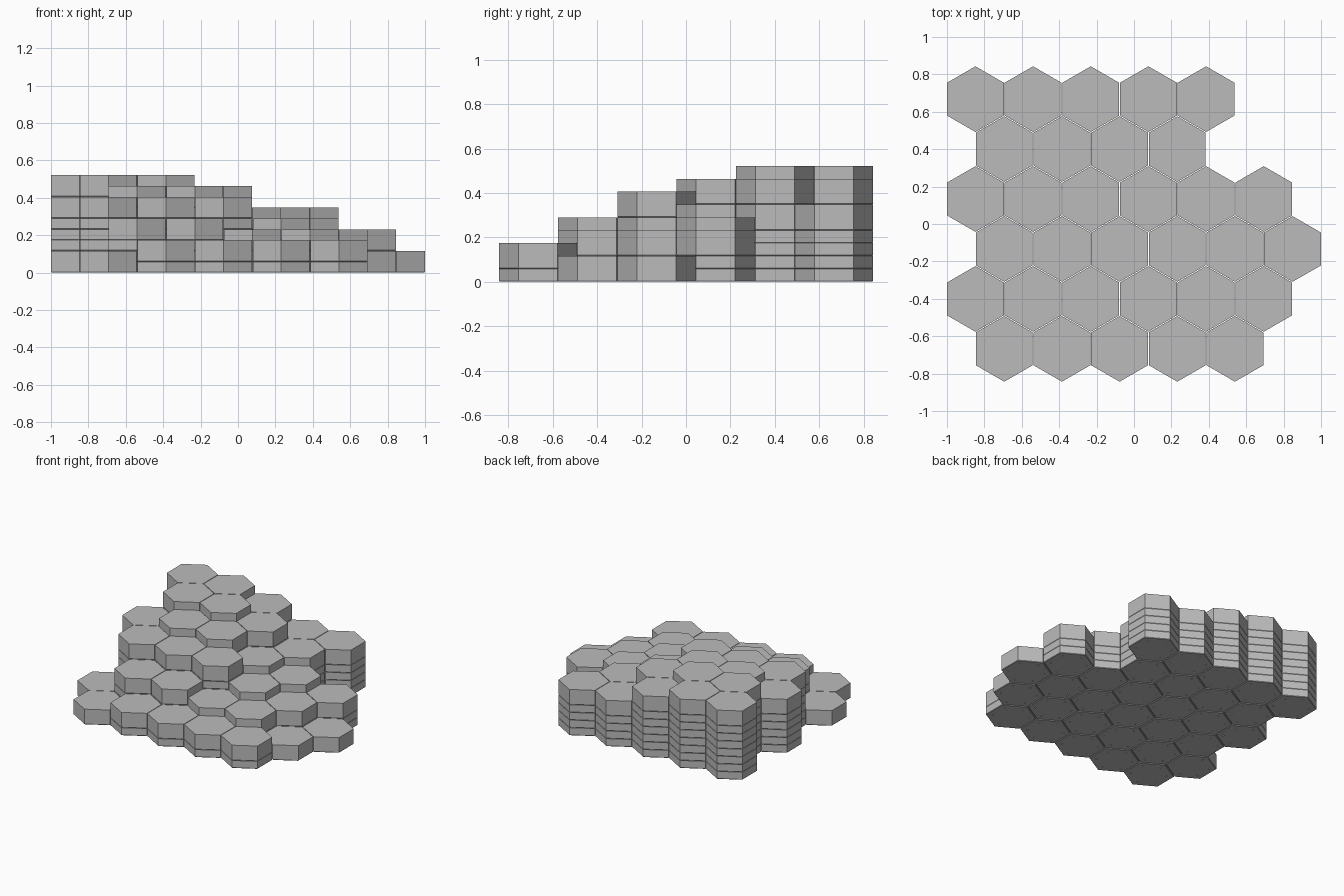
import bpy, bmesh, math

cube = bpy.data.objects.get("Cube")
if cube:
    bpy.data.objects.remove(cube, do_unlink=True)

PITCH = 0.3083                        # spacing of columns along x
ROW = PITCH * math.sqrt(3) / 2        # spacing of rows along y
RADIUS = 0.1755
LAYER = 0.0579
CHAMFER = 0.004

# Stack heights in layers, back row first; odd rows shift half a pitch
HEIGHTS = ["99866", "9986", "788654", "777542", "255442", "23333"]

grey = bpy.data.materials.new("stone_grey")
grey.use_nodes = True
colour = (0.5, 0.5, 0.5, 1)
grey.diffuse_color = colour
grey.node_tree.nodes["Principled BSDF"].inputs["Base Color"].default_value = colour


def add_object(name, mesh, location=(0, 0, 0)):
    obj = bpy.data.objects.new(name, mesh)
    obj.location = location
    bpy.context.collection.objects.link(obj)
    return obj


def ring(bm, radius, z):
    """Hexagon with corners pointing along y."""
    angles = [math.radians(30 + 60 * i) for i in range(6)]
    return [bm.verts.new((radius * math.cos(a), radius * math.sin(a), z)) for a in angles]


def hexagon_mesh(name, height):
    """Hexagonal tile with a chamfered lower edge."""
    bm = bmesh.new()
    rings = [ring(bm, RADIUS - CHAMFER, 0), ring(bm, RADIUS, CHAMFER), ring(bm, RADIUS, height)]
    bm.faces.new(rings[0][::-1])
    bm.faces.new(rings[-1])
    for low, high in zip(rings, rings[1:]):
        for i in range(6):
            j = (i + 1) % 6
            bm.faces.new((low[i], low[j], high[j], high[i]))
    mesh = bpy.data.meshes.new(name)
    bm.to_mesh(mesh)
    bm.free()
    mesh.materials.append(grey)
    return mesh


def peg_cutter():
    """Small pegs that cut the sockets under each tile."""
    bm = bmesh.new()
    for i in range(6):
        a = math.radians(30 + 60 * i)
        made = bmesh.ops.create_cone(bm, cap_ends=True, segments=8, radius1=0.006,
                                     radius2=0.006, depth=0.02)
        bmesh.ops.translate(bm, verts=made["verts"],
                            vec=(0.125 * math.cos(a), 0.125 * math.sin(a), 0))
    mesh = bpy.data.meshes.new("socket_cutter")
    bm.to_mesh(mesh)
    bm.free()
    mesh.materials.append(grey)
    cutter = add_object("socket_cutter", mesh)
    cutter.hide_render = True
    return cutter


def with_sockets(mesh, cutter):
    """Return the tile mesh with its sockets cut."""
    temp = add_object("tile_blank", mesh)
    cut = temp.modifiers.new("sockets", "BOOLEAN")
    cut.operation = "DIFFERENCE"
    cut.solver = "EXACT"
    cut.object = cutter
    deps = bpy.context.evaluated_depsgraph_get()
    result = bpy.data.meshes.new_from_object(temp.evaluated_get(deps))
    bpy.data.objects.remove(temp, do_unlink=True)
    return result


cutter = peg_cutter()
thin = with_sockets(hexagon_mesh("thin_tile", LAYER), cutter)
thick = with_sockets(hexagon_mesh("thick_tile", 2 * LAYER), cutter)
bpy.data.objects.remove(cutter, do_unlink=True)

# Stacks: thin spacer tiles with one thick tile on top
for r, row in enumerate(HEIGHTS):
    y = (2.5 - r) * ROW
    for c, digit in enumerate(row):
        x = -2.75 * PITCH + (c + 0.5 * (r % 2)) * PITCH
        spacers = int(digit) - 2
        for k in range(spacers):
            add_object(f"spacer_tile_{r}_{c}_{k}", thin, (x, y, k * LAYER))
        add_object(f"top_tile_{r}_{c}", thick, (x, y, spacers * LAYER))
